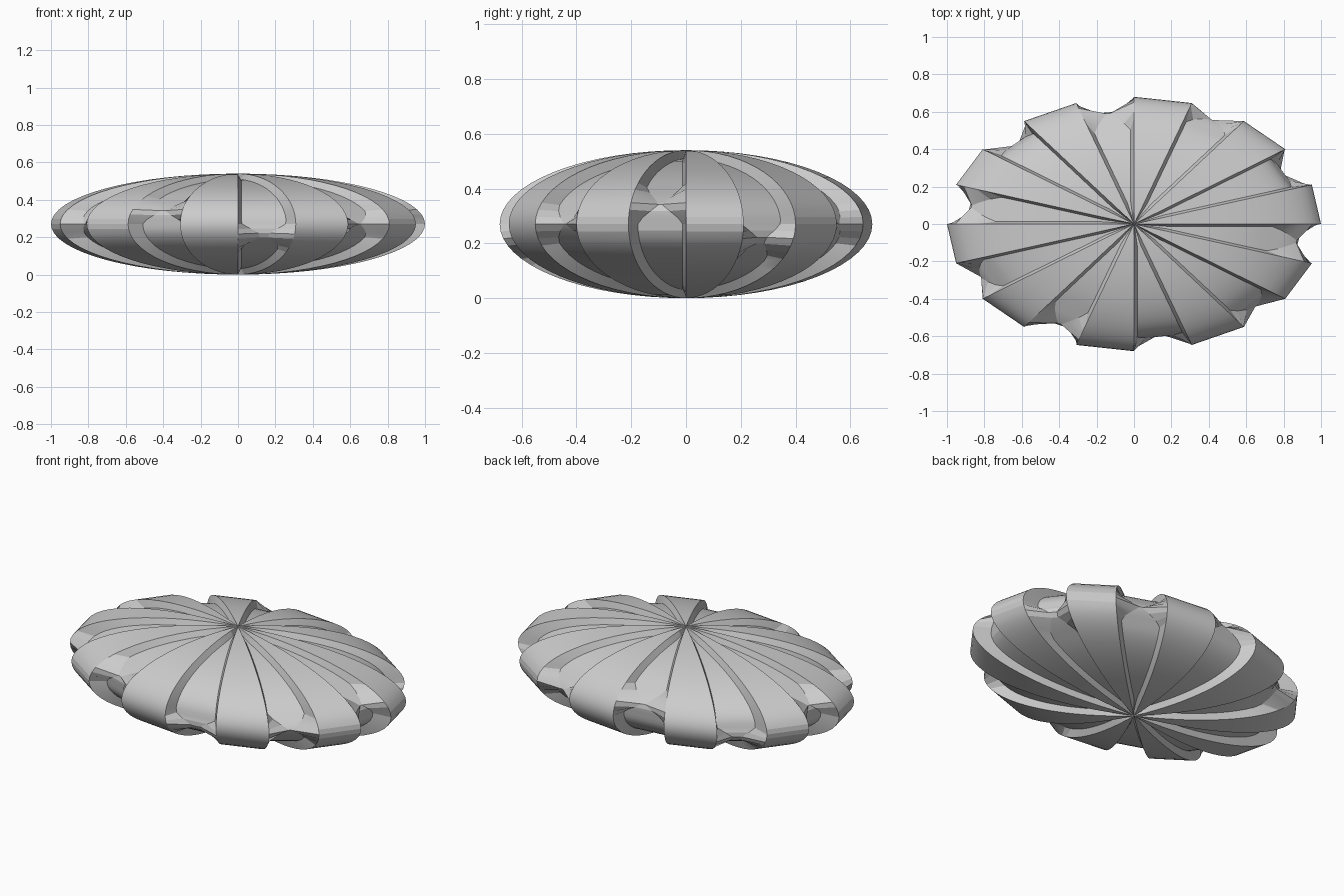
import bpy, bmesh
from math import sin, cos, pi, radians

if "Cube" in bpy.data.objects:
    bpy.data.objects.remove(bpy.data.objects["Cube"])

RX, RY, RZ = 1.0, 0.68, 0.27      # flattened body half sizes
RINGS, PAIRS = 32, 10             # rows pole to pole, raised/recessed pairs
GORE = pi / PAIRS
DEPTH = 0.89                      # recessed floor, relative to outer skin
LOW, MID, HIGH = -0.25, 0.0, 0.3  # relative height of the pinch in each groove
PINCH = [LOW, MID, HIGH, LOW, HIGH, MID, HIGH, LOW, MID, HIGH]

bm = bmesh.new()


def point(lat, lon, r):
    return bm.verts.new((RX * r * cos(lat) * cos(lon),
                         RY * r * cos(lat) * sin(lon),
                         RZ + RZ * r * sin(lat)))


def strip(a, b):
    # skin between two pole-to-pole rows of vertices
    for i in range(RINGS):
        quad = (a[i], b[i], b[i + 1], a[i + 1])
        bm.faces.new(quad)


def row(fn):
    return [fn(-pi / 2 + pi * i / RINGS) for i in range(RINGS + 1)]


for k in range(PAIRS):
    start = 2 * k * GORE
    # raised segment
    left = row(lambda t: point(t, start, 1))
    right = row(lambda t: point(t, start + GORE, 1))
    strip(left, right)

    # recessed floor, pinched together at one height
    mid = start + 1.5 * GORE

    def floor_row(side):
        def fn(t):
            w = max(0.0, 1 - abs(sin(t) - PINCH[k]) / 0.26)
            edge = max(0.15 * GORE, GORE / 2 - min(0.35 * GORE,
                       0.02 / max(cos(t), 0.01)))
            return point(t, mid + side * edge * (1 - 0.96 * w),
                         DEPTH + 0.03 * w)
        return row(fn)

    near, far = floor_row(-1), floor_row(1)
    strip(near, far)

    # sloping groove walls
    strip(right, near)
    next_left = row(lambda t: point(t, start + 2 * GORE, 1))
    strip(far, next_left)

bmesh.ops.remove_doubles(bm, verts=bm.verts, dist=0.0005)
bmesh.ops.dissolve_degenerate(bm, edges=bm.edges, dist=0.0001)
bmesh.ops.recalc_face_normals(bm, faces=bm.faces)

mesh = bpy.data.meshes.new("segmented_body")
bm.to_mesh(mesh)
bm.free()
body = bpy.data.objects.new("segmented_body", mesh)
bpy.context.collection.objects.link(body)
bpy.context.view_layer.objects.active = body
body.select_set(True)
bpy.ops.object.shade_smooth_by_angle(angle=radians(15))
